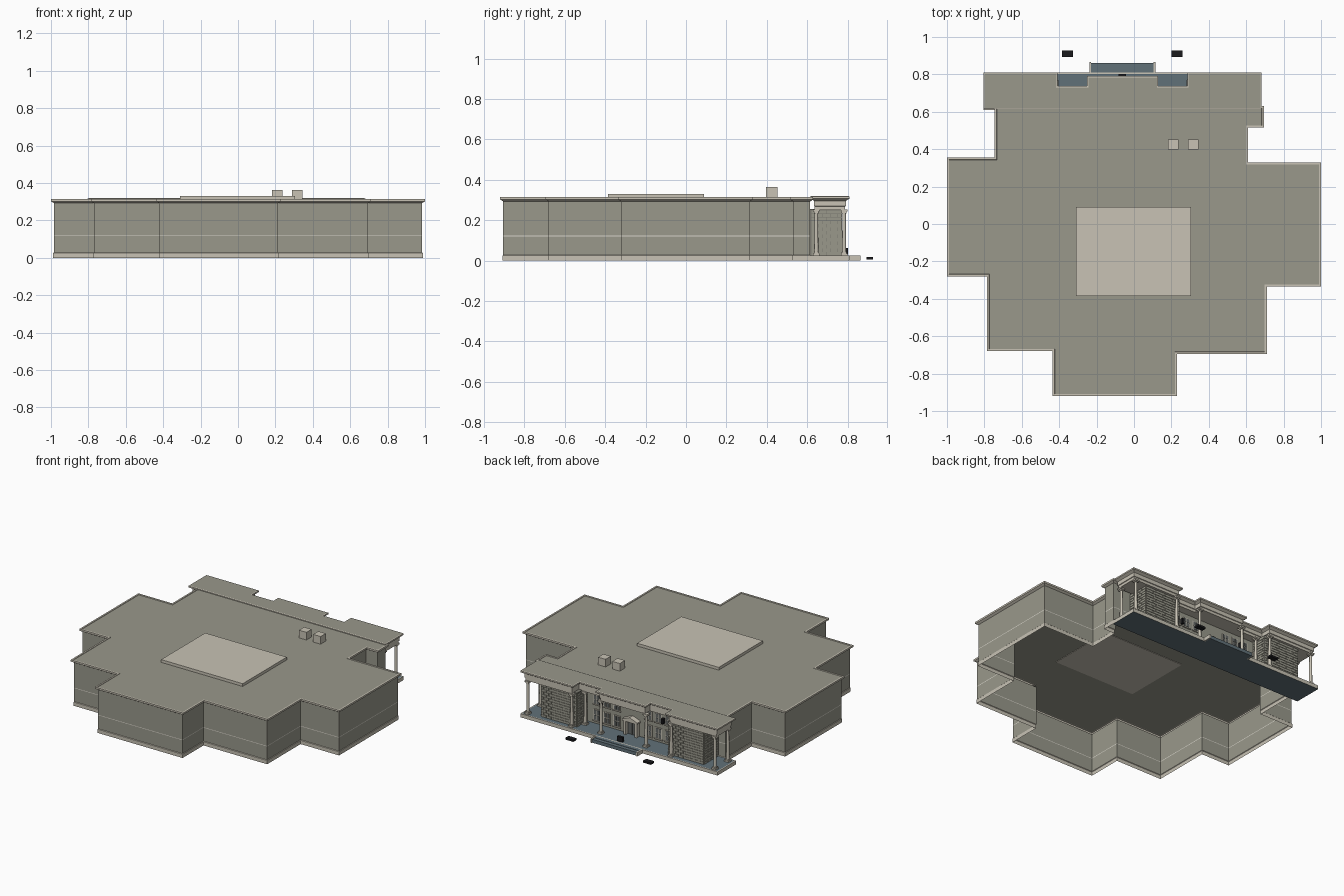
import bpy, bmesh, math
from mathutils import Vector

cube = bpy.data.objects.get("Cube")
if cube:
    bpy.data.objects.remove(cube, do_unlink=True)


def material(name, r, g, b):
    m = bpy.data.materials.new(name)
    m.use_nodes = True
    m.diffuse_color = (r, g, b, 1)
    m.node_tree.nodes["Principled BSDF"].inputs["Base Color"].default_value = (r, g, b, 1)
    return m


OLIVE = material("olive grey", 0.32, 0.315, 0.26)
TAN = material("stone tan", 0.58, 0.545, 0.46)
PALE = material("pale stripe", 0.72, 0.70, 0.62)
BLUE = material("slate blue", 0.12, 0.165, 0.19)
GLASS = material("dark glass", 0.13, 0.14, 0.135)
BLACK = material("black", 0.01, 0.01, 0.012)
MORTAR = material("mortar", 0.2, 0.195, 0.165)


def finish(name, bm, mats):
    mesh = bpy.data.meshes.new(name)
    bm.to_mesh(mesh)
    bm.free()
    for m in mats:
        mesh.materials.append(m)
    ob = bpy.data.objects.new(name, mesh)
    bpy.context.collection.objects.link(ob)
    return ob


def add_box(bm, x0, x1, y0, y1, z0, z1):
    vs = bmesh.ops.create_cube(bm, size=1)["verts"]
    for v in vs:
        v.co = (x0 if v.co.x < 0 else x1, y0 if v.co.y < 0 else y1, z0 if v.co.z < 0 else z1)
    return vs


def boxes(name, mat, items):
    bm = bmesh.new()
    for b in items:
        add_box(bm, *b)
    return finish(name, bm, [mat])


def inset(outline, d):
    """Move a counter-clockwise outline inward by d."""
    pts, n, out = [Vector(p) for p in outline], len(outline), []
    for i, p in enumerate(pts):
        a = (p - pts[i - 1]).normalized()
        b = (pts[(i + 1) % n] - p).normalized()
        na, nb = Vector((-a.y, a.x)), Vector((-b.y, b.x))
        out.append(p + (na + nb) * d / (1 + na.dot(nb)))
    return out


def sweep(name, outline, profile, mats, top=0, bottom=None):
    """Run a profile of (inset, height, material below) around an outline."""
    bm = bmesh.new()
    rings = [[bm.verts.new((p.x, p.y, z)) for p in inset(outline, d)] for d, z, _ in profile]
    n = len(outline)
    for k in range(1, len(rings)):
        lo, hi = rings[k - 1], rings[k]
        for i in range(n):
            j = (i + 1) % n
            bm.faces.new((lo[i], lo[j], hi[j], hi[i])).material_index = profile[k][2]
    bm.faces.new(rings[-1]).material_index = top
    if bottom is not None:
        bm.faces.new(rings[0][::-1]).material_index = bottom
    return finish(name, bm, mats)


# Main hall: open-bottomed shell with plinth, stripe, cornice and roof
hall = [(-.435, -.92), (.23, -.92), (.23, -.695), (.71, -.695), (.71, -.335), (1, -.335),
        (1, .33), (.61, .33), (.61, .515), (.695, .515), (.695, .63), (-.745, .63),
        (-.745, .355), (-1, .355), (-1, -.28), (-.785, -.28), (-.785, -.68), (-.435, -.68)]
sweep("main_hall", hall,
      [(.012, 0, 1), (.012, .025, 1), (.015, .028, 1), (.015, .119, 0), (.015, .123, 2),
       (.015, .293, 0), (.010, .296, 1), (0, .302, 1), (0, .314, 1), (.011, .314, 1),
       (.012, .311, 1)],
      [OLIVE, TAN, PALE], top=0)

# Roof fittings
boxes("roof_platform", TAN, [(-.31, .305, -.385, .09, .308, .33)])
boxes("roof_units", TAN, [(x - .028, x + .028, .397, .453, .308, .363) for x in (.21, .317)])

# Portico roof with frieze and flared cornice
C = -.062  # portico centre line
portico = [(-.805, .615), (.682, .615), (.682, .81), (.285, .81), (.285, .737), (.128, .737),
           (.128, .79), (-.25, .79), (-.25, .737), (-.41, .737), (-.41, .81), (-.805, .81)]
sweep("portico_roof", portico,
      [(.022, .25, 1), (.022, .268, 1), (.018, .270, 1), (.018, .296, 1), (.010, .301, 1),
       (0, .307, 1), (0, .317, 1), (.006, .319, 1)],
      [OLIVE, TAN], top=0, bottom=1)

# Portico floor: tan edge, slate top and underside
floor = [(-.805, .61), (.682, .61), (.682, .81), (-.805, .81)]
sweep("portico_floor", floor, [(0, 0, 1), (0, .025, 1), (.008, .0252, 1)],
      [BLUE, TAN], top=0, bottom=0)
boxes("entrance_steps", BLUE, [(C - .17, C + .17, .81, .86, 0, .023),
                               (C - .17, C + .17, .81, .835, .02, .0255)])
boxes("step_cheeks", TAN, [(C + s * .172 - .005, C + s * .172 + .005, .81, .865, 0, .026)
                           for s in (-1, 1)])

# Entrance wall between the two brick blocks
boxes("entrance_wall", OLIVE, [(C - .35, C + .35, .60, .66, .02, .255)])

# Brick blocks: mortar core with staggered courses on every open face
bricks, cores = [], []
ROWS, Y0, Y1 = 13, .62, .77
H = .225 / ROWS
for s in (-1, 1):
    x0, x1 = sorted((C + s * .345, C + s * .612))
    cores.append((x0, x1, .60, Y1, .02, .255))
    for r in range(ROWS):
        z0, z1 = .025 + r * H + .001, .025 + (r + 1) * H - .001
        shift = .5 * (r % 2)

        def course(a, b, count):
            w = (b - a) / count
            for k in range(count + 1):
                lo, hi = max(a, a + (k - shift) * w), min(b, a + (k + 1 - shift) * w)
                if hi - lo > .004:
                    yield lo + .001, hi - .001
        for lo, hi in course(x0, x1, 7):
            bricks.append((lo, hi, Y1 - .002, Y1 + .003, z0, z1))
        for lo, hi in course(Y0, Y1, 4):
            bricks.append((x0 - .003, x0 + .002, lo, hi, z0, z1))
            bricks.append((x1 - .002, x1 + .003, lo, hi, z0, z1))
boxes("brick_cores", MORTAR, cores)
boxes("brick_courses", OLIVE, bricks)

# Columns: turned shaft with square base and capital
shafts, blocks = bmesh.new(), []
spots = [(s * d, y) for s in (-1, 1) for d, y in
         ((.705, .783), (.705, .645), (.375, .783), (.325, .708), (.17, .760))]
for dx, y in spots:
    x = C + dx
    res = bmesh.ops.create_cone(shafts, segments=16, radius1=.0105, radius2=.0085, depth=.21,
                                cap_ends=True)
    bmesh.ops.translate(shafts, verts=res["verts"], vec=(x, y, .14))
    for half, z0, z1 in ((.016, .025, .035), (.0125, .035, .042), (.012, .234, .242),
                         (.016, .242, .252)):
        blocks.append((x - half, x + half, y - half, y + half, z0, z1))
columns = finish("columns", shafts, [TAN])
bpy.context.view_layer.objects.active = columns
columns.select_set(True)
bpy.ops.object.shade_smooth_by_angle(angle=math.radians(40))
boxes("column_blocks", TAN, blocks)

# Two rows of windows beside the entrance
frames, panes = [], []
W = .66
for s in (-1, 1):
    for d in (.12, .195, .27):
        for zc, h in ((.085, .038), (.19, .032)):
            x = C + s * d
            frames.append((x - .026, x + .026, W, W + .004, zc - h, zc + h))
            frames.append((x - .030, x + .030, W, W + .009, zc - h - .006, zc - h))
            for k in (-1, 1):
                for q in (-1, 1):
                    px, pz = x + k * .011, zc + q * h * .47
                    panes.append((px - .009, px + .009, W + .003, W + .006,
                                  pz - h * .4, pz + h * .4))
boxes("window_frames", TAN, frames)
boxes("window_panes", GLASS, panes)

# Doorway with posts, lintel and pediment
boxes("door_surround", TAN,
      [(C + s * .042 - .008, C + s * .042 + .008, W, W + .03, .025, .118) for s in (-1, 1)]
      + [(C - .056, C + .056, W, W + .035, .118, .130)])
boxes("door_leaves", GLASS, [(C + s * .017 - .015, C + s * .017 + .015, W, W + .006, .025, .115)
                             for s in (-1, 1)])
bm = bmesh.new()
tri = [bm.verts.new((C + x, W, z)) for x, z in ((-.058, .13), (.058, .13), (0, .152))]
face = bm.faces.new(tri)
ext = bmesh.ops.extrude_face_region(bm, geom=[face])["geom"]
bmesh.ops.translate(bm, verts=[g for g in ext if isinstance(g, bmesh.types.BMVert)],
                    vec=(0, .036, 0))
bmesh.ops.recalc_face_normals(bm, faces=bm.faces)
finish("door_pediment", bm, [TAN])

# Small black fittings: floor lights, entrance stand and wall lamps
boxes("ground_lights", BLACK, [(x - .03, x + .03, .893, .927, .005, .018)
                               for x in (-.355, .23)])
boxes("entrance_stand", BLACK, [(C - .02, C + .02, .785, .803, .03, .062),
                                (C - .006, C + .006, .79, .798, .025, .032)])
boxes("wall_lamps", BLACK, [(C + s * .233 - .008, C + s * .233 + .008, W, W + .02, .165, .2)
                            for s in (-1, 1)])
